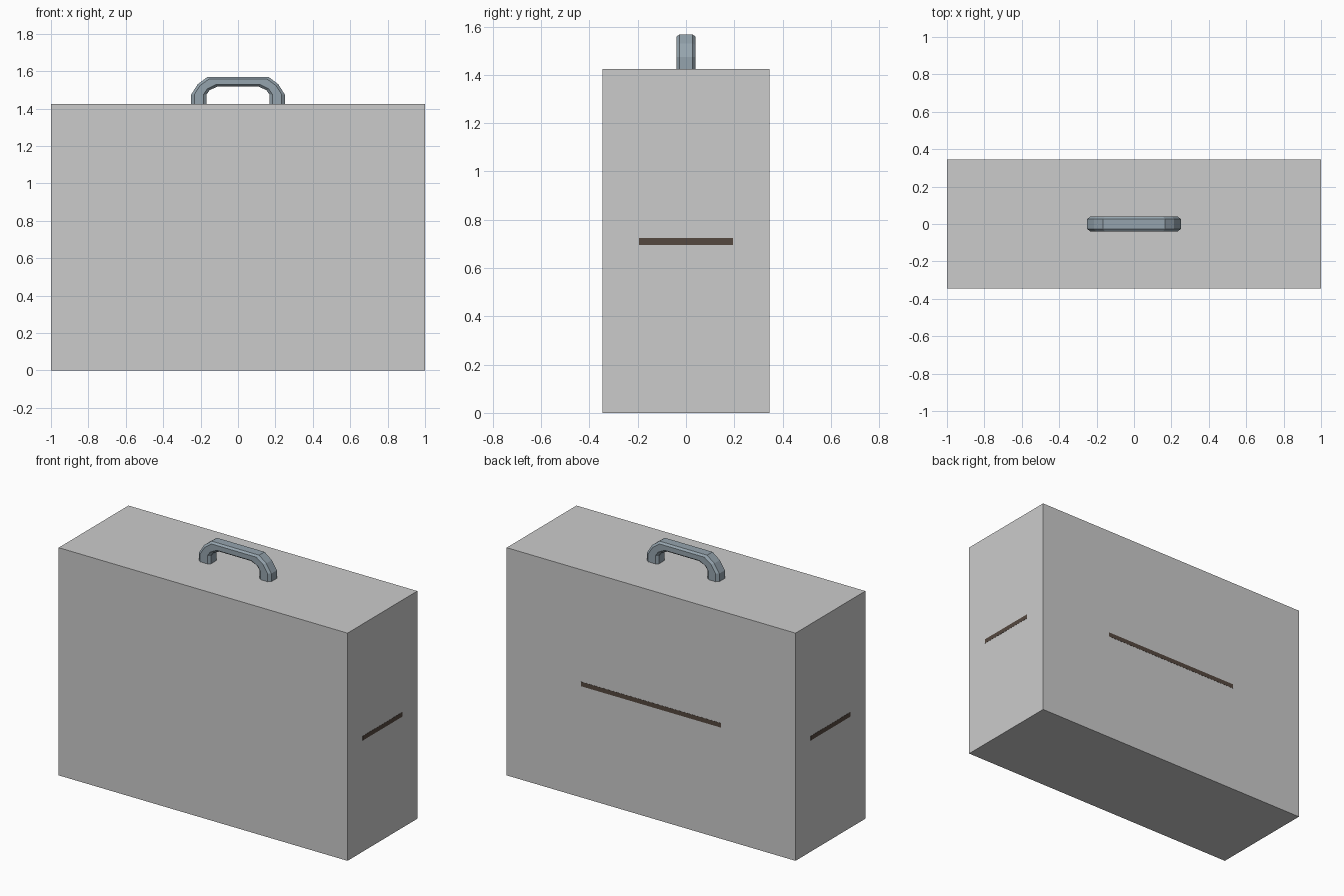
import bpy, bmesh
from mathutils import Vector

if "Cube" in bpy.data.objects:
    bpy.data.objects.remove(bpy.data.objects["Cube"])

L, W, H = 1.0, 0.345, 1.425   # half length, half depth, height


def material(name, rgb):
    m = bpy.data.materials.new(name)
    m.diffuse_color = (*rgb, 1)
    m.use_nodes = True
    m.node_tree.nodes["Principled BSDF"].inputs["Base Color"].default_value = m.diffuse_color
    return m


def finish(name, bm, mat=None):
    bmesh.ops.recalc_face_normals(bm, faces=bm.faces)
    me = bpy.data.meshes.new(name)
    bm.to_mesh(me)
    bm.free()
    ob = bpy.data.objects.new(name, me)
    bpy.context.collection.objects.link(ob)
    if mat:
        me.materials.append(mat)
    return ob


def box(name, centre, size, mat=None):
    bm = bmesh.new()
    bmesh.ops.create_cube(bm, size=1)
    bmesh.ops.scale(bm, vec=size, verts=bm.verts)
    bmesh.ops.translate(bm, vec=centre, verts=bm.verts)
    return finish(name, bm, mat)


steel = material("blue_grey", (0.30, 0.37, 0.42))
brown = material("dark_brown", (0.09, 0.065, 0.05))

# Case body
box("case_body", (0, 0, H / 2), (2 * L, 2 * W, H))

# Thin seam strips on the back and both ends
box("back_strip", (0, W, 0.71), (0.97, 0.002, 0.028), brown)
for side, sx in (("left", -1), ("right", 1)):
    box(side + "_strip", (sx * L, 0, 0.71), (0.002, 0.39, 0.028), brown)

# Handle: chamfered section lofted between an outer and an inner arch
outer = [(-.25, H), (-.25, 1.475), (-.215, 1.53), (-.165, 1.568)]
inner = [(-.168, H), (-.168, 1.475), (-.152, 1.498), (-.11, 1.517)]
outer += [(-x, z) for x, z in reversed(outer)]
inner += [(-x, z) for x, z in reversed(inner)]
half = [(0, .027), (.2, .04), (.8, .04), (1, .027)]
section = half + [(t, -y) for t, y in reversed(half)]

bm = bmesh.new()
rings = []
for o, i in zip(outer, inner):
    a, b = Vector((o[0], 0, o[1])), Vector((i[0], 0, i[1]))
    rings.append([bm.verts.new(a.lerp(b, t) + Vector((0, y, 0))) for t, y in section])
n = len(section)
for r, s in zip(rings, rings[1:]):
    for k in range(n):
        bm.faces.new((r[k], r[(k + 1) % n], s[(k + 1) % n], s[k]))
bm.faces.new(rings[0])
bm.faces.new(rings[-1])
finish("carry_handle", bm, steel)
